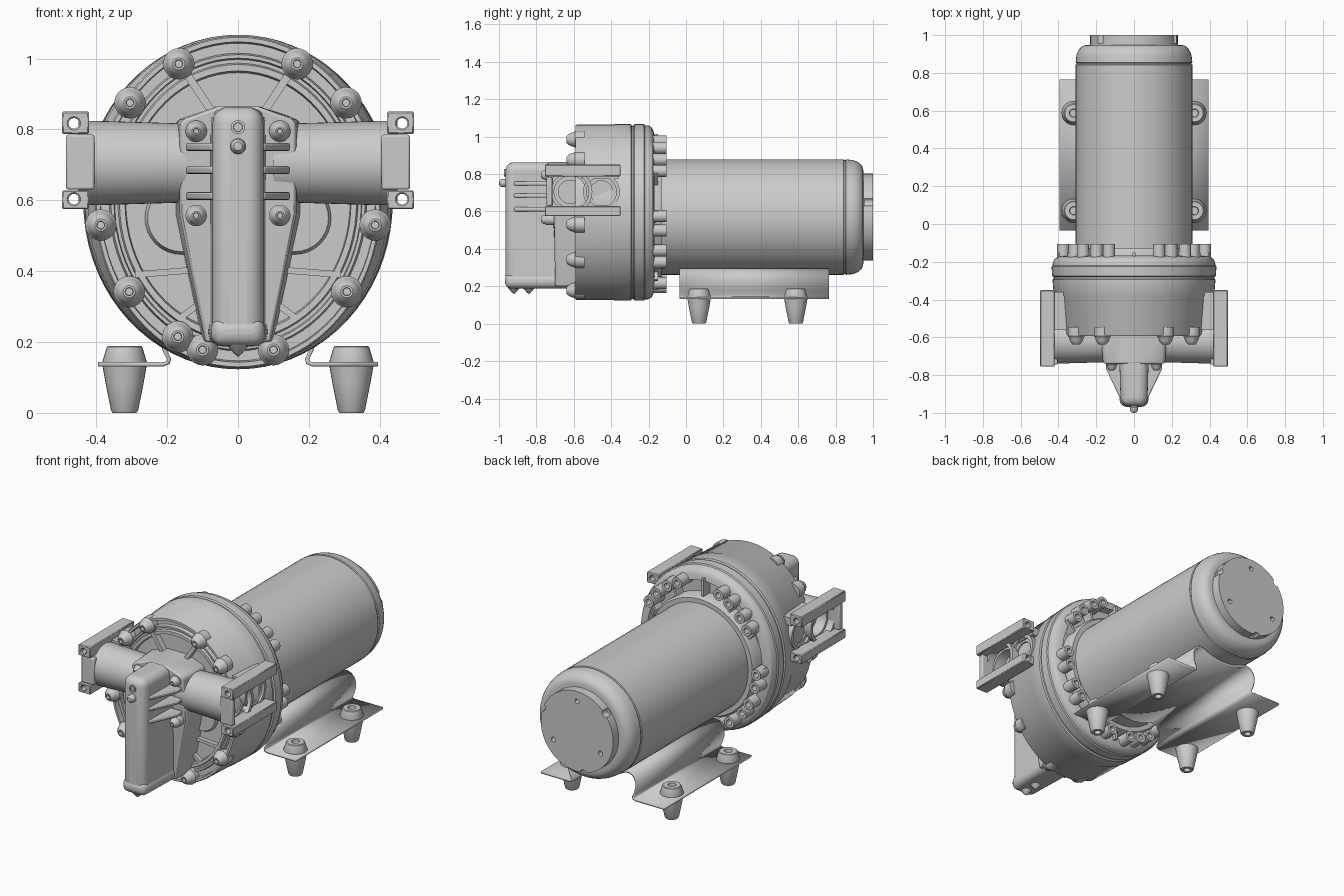
import bpy, bmesh, math
from mathutils import Vector

if "Cube" in bpy.data.objects:
    bpy.data.objects.remove(bpy.data.objects["Cube"])

TAU = math.tau


def make(name, bm):
    bmesh.ops.recalc_face_normals(bm, faces=bm.faces)
    me = bpy.data.meshes.new(name)
    bm.to_mesh(me)
    bm.free()
    ob = bpy.data.objects.new(name, me)
    bpy.context.collection.objects.link(ob)
    return ob


def lathe(name, prof, c=(0, 0, 0), axis='Y', seg=32, sign=1):
    """Spin (radius, distance) points about an axis through c."""
    bm = bmesh.new()
    rings = []
    for r, t in prof:
        ring = []
        for i in range(1 if r == 0 else seg):
            a = TAU * i / seg
            u, v = r * math.cos(a), r * math.sin(a)
            p = {'X': (t * sign, u, v), 'Y': (u, t, v), 'Z': (u, v, t)}[axis]
            ring.append(bm.verts.new(Vector(p) + Vector(c)))
        rings.append(ring)
    for a, b in zip(rings, rings[1:]):
        for i in range(seg):
            j = (i + 1) % seg
            f = [a[i % len(a)], a[j % len(a)], b[j % len(b)], b[i % len(b)]]
            bm.faces.new(list(dict.fromkeys(f)))
    return make(name, bm)


def prism(name, pts, a, b, axis='Y', closed=True):
    """Extrude a 2D outline along an axis; open outlines give a strip."""
    bm = bmesh.new()
    place = {'Y': lambda p, t: (p[0], t, p[1]), 'Z': lambda p, t: (p[0], p[1], t)}[axis]
    lo = [bm.verts.new(place(p, a)) for p in pts]
    hi = [bm.verts.new(place(p, b)) for p in pts]
    n = len(pts)
    for i in range(n if closed else n - 1):
        j = (i + 1) % n
        bm.faces.new((lo[i], lo[j], hi[j], hi[i]))
    if closed:
        bm.faces.new(lo)
        bm.faces.new(hi)
    return make(name, bm)


def box(name, x, y, z, bev=0.0, segs=2):
    x, y, z = sorted(x), sorted(y), sorted(z)
    ob = prism(name, [(x[0], z[0]), (x[1], z[0]), (x[1], z[1]), (x[0], z[1])], y[0], y[1])
    return bevel(ob, bev, segs) if bev else ob


def bevel(ob, w, segs=2):
    m = ob.modifiers.new("bevel", 'BEVEL')
    m.width, m.segments = w, segs
    return ob


def bar(name, p, q, w, y0, y1):
    p, q = Vector(p), Vector(q)
    d = (q - p).normalized()
    n = Vector((-d.y, d.x)) * w / 2
    return prism(name, [p - n, q - n, q + n, p + n], y0, y1)


def cut(ob, cutters):
    bpy.context.view_layer.objects.active = ob
    for c in cutters:
        m = ob.modifiers.new("cut", 'BOOLEAN')
        m.object, m.operation, m.solver = c, 'DIFFERENCE', 'EXACT'
        bpy.ops.object.modifier_apply(modifier=m.name)
        bpy.data.objects.remove(c)


def peg(r, y0, y1, x, z):
    return lathe("cutter", [(0, y0), (r, y0), (r, y1), (0, y1)], (x, 0, z), seg=16)


# Motor body with rounded end bell
MZ = 0.57
bell = [(0.25 + 0.057 * math.cos(a), 0.87 + 0.078 * math.sin(a))
        for a in [math.pi / 2 * i / 6 for i in range(7)]]
lathe("motor_body", [(0, -0.25), (0.309, -0.25), (0.309, 0.843), (0.304, 0.846), (0.304, 0.852),
                     (0.309, 0.855)] + bell + [(0, 0.948)], (0, 0, MZ), seg=64)
cap = lathe("motor_end_cap", [(0, 0.9), (0.232, 0.9), (0.232, 1.0), (0, 1.0)], (0, 0, MZ), seg=64)
holes = []
for i in range(3):
    a = math.radians(90 + 120 * i)
    holes.append(peg(0.014, 0.97, 1.1, 0.175 * math.cos(a), MZ + 0.175 * math.sin(a)))
    a += math.radians(50)
    holes.append(peg(0.022, 0.955, 1.1, 0.238 * math.cos(a), MZ + 0.238 * math.sin(a)))
cut(cap, holes)

# Pump head: slightly oval drum, recessed front face, domed back
HZ = 0.595
head = lathe("pump_head", [
    (0, -0.555), (0.365, -0.555), (0.37, -0.58), (0.388, -0.58), (0.392, -0.565), (0.402, -0.565),
    (0.406, -0.58), (0.416, -0.58), (0.42, -0.56), (0.448, -0.56), (0.452, -0.592), (0.465, -0.592),
    (0.469, -0.585), (0.469, -0.385), (0.472, -0.38), (0.472, -0.295), (0.464, -0.29), (0.464, -0.28),
    (0.472, -0.275), (0.472, -0.225), (0.466, -0.22), (0.464, -0.20), (0.452, -0.182), (0.43, -0.172),
    (0.40, -0.168), (0.395, -0.21), (0, -0.21)], (0, 0, HZ), seg=72)


def squash(y):
    t = min(1, max(0, (y + 0.59) / 0.35))
    return 0.86 + 0.065 * t


for v in head.data.vertices:
    v.co.x *= squash(v.co.y)
lathe("motor_collar", [(0, -0.24), (0.345, -0.24), (0.345, -0.15), (0.335, -0.13), (0, -0.13)],
      (0, 0, MZ), seg=64)

# Front bolts, with threaded bosses behind
bolts = [(s * x, z) for s in (-1, 1) for x, z in
         [(0.167, 0.985), (0.305, 0.875), (0.387, 0.53), (0.307, 0.342), (0.1, 0.178)]] + [(-0.17, 0.215)]


def bolt(x, z, r, y):
    h = r * 1.1
    lathe("bolt", [(0, y + 0.05), (r * 1.08, y + 0.05), (r * 1.08, y), (r * 0.95, y - 0.15 * h),
                   (r * 0.85, y - 0.5 * h), (r * 0.65, y - 0.8 * h), (r * 0.42, y - h),
                   (r * 0.28, y - h), (r * 0.25, y - 0.6 * h), (0, y - 0.6 * h)], (x, 0, z), seg=20)


for x, z in bolts:
    bolt(x, z, 0.041, -0.594)
for k in range(11):
    for d in (-5.5, 5.5):
        x, z = bolts[k]
        a = math.atan2(z - HZ, x / 0.87) + math.radians(d)
        px, pz = 0.375 * math.cos(a), HZ + 0.405 * math.sin(a)
        lathe("back_boss", [(0.034, -0.25), (0.032, -0.105), (0.016, -0.105), (0.015, -0.17),
                            (0, -0.17)], (px, 0, pz), seg=16)
for i in range(12):
    a = math.radians(90 + 30 * i)
    c, s = math.cos(a), math.sin(a)
    bar("back_rib", (0.32 * c, MZ + 0.32 * s), (0.4 * c, HZ + 0.42 * s), 0.014, -0.24, -0.15)

# Front ribs and side pads on the head face
for s in (-1, 1):
    bar("face_rib", (s * 0.14, 0.95), (s * 0.06, 0.83), 0.022, -0.59, -0.54)
    bar("face_rib", (s * 0.29, 0.39), (s * 0.10, 0.405), 0.018, -0.58, -0.54)
    bar("face_rib", (s * 0.16, 0.27), (s * 0.08, 0.33), 0.018, -0.58, -0.54)
    lathe("face_pad", [(0, -0.575), (0.095, -0.575), (0.105, -0.55), (0, -0.55)], (s * 0.16, 0, 0.55))

# Centre cover: tapered backing plate, deep rounded nose, gusset ribs
half = [(0.06, 0.865), (0.165, 0.83), (0.178, 0.815), (0.178, 0.56), (0.10, 0.2)]
plate = prism("cover_plate", half + [(-x, z) for x, z in reversed(half)], -0.74, -0.54)
for v in plate.data.vertices:
    if v.co.y < -0.7:
        v.co.x *= 0.92
        if v.co.z < 0.6:
            v.co.y = -0.70
bevel(plate, 0.008)
nose = box("cover_nose", (-0.082, 0.082), (-0.965, -0.55), (0.205, 0.863), 0.045, 5)
foot = box("cover_lower_cap", (-0.087, 0.087), (-0.968, -0.56), (0.188, 0.27), 0.035, 4)
for ob in (nose, foot):
    for v in ob.data.vertices:
        if v.co.y < -0.9:
            v.co.x *= 0.86
for s in (-1, 1):
    for z in (0.75, 0.685, 0.612):
        bevel(prism("cover_rib", [(s * 0.05, -0.92), (s * 0.075, -0.92), (s * 0.147, -0.77),
                                  (s * 0.147, -0.72), (s * 0.05, -0.72)],
                    z - 0.011, z + 0.011, 'Z'), 0.006)
    for z in (0.795, 0.557):
        bolt(s * 0.118, z, 0.028, -0.745)
lathe("adjust_button", [(0, -1.0), (0.012, -0.998), (0.02, -0.988), (0.022, -0.972), (0.022, -0.94),
                        (0, -0.94)], (0, 0, 0.752), seg=20)
lathe("adjust_screw", [(0.02, -0.95), (0.02, -0.972), (0.013, -0.972), (0.012, -0.962), (0, -0.962)],
      (0, 0, 0.806), seg=20)
for y in (-0.92, -0.84):
    lathe("drip_point", [(0, 0.158), (0.012, 0.168), (0.035, 0.195), (0.035, 0.22), (0, 0.22)],
          (0, y, 0), 'Z', 20)

# Inlet and outlet ports with stepped bores, rails for slide-in fittings
PY, PZ = -0.62, 0.705
for s in (-1, 1):
    lathe("port_tube", [(0, 0.1), (0.11, 0.1), (0.119, 0.40), (0.119, 0.45), (0.1, 0.45), (0.1, 0.41),
                        (0.085, 0.41), (0.085, 0.35), (0.062, 0.35), (0.062, 0.27), (0, 0.27)],
          (0, PY, PZ), 'X', 48, s)
    lathe("port_clip_pocket", [(0.098, 0.3), (0.098, 0.43), (0.08, 0.43), (0.08, 0.415), (0.06, 0.415),
                               (0.06, 0.405), (0, 0.405)], (0, -0.452, PZ), 'X', 48, s)
    box("port_back_wall", (s * 0.33, s * 0.425), (-0.56, -0.36), (0.775, 0.82))
    box("port_back_wall", (s * 0.33, s * 0.425), (-0.56, -0.36), (0.59, 0.635))
    box("port_front_pad", (s * 0.405, s * 0.485), (-0.745, -0.715), (0.63, 0.785), 0.006)
    for z0, z1, hz in ((0.787, 0.85, 0.817), (0.575, 0.628, 0.603)):
        rail = box("port_rail", (s * 0.42, s * 0.497), (-0.755, -0.35), (z0, z1))
        cut(rail, [peg(0.015, -0.9, -0.2, s * 0.463, hz)])
        bevel(rail, 0.004, 1).modifiers[-1].angle_limit = 1.0

# Sheet-metal base: saddle under the motor, outward flanges
arc = [(0.318 * math.sin(a), MZ - 0.318 * math.cos(a))
       for a in [math.radians(27 - 4.5 * i) for i in range(13)]]
side = [(0.395, 0.137), (0.21, 0.137), (0.197, 0.142), (0.195, 0.152), (0.208, 0.18), (0.216, 0.21),
        (0.216, 0.24), (0.207, 0.265), (0.19, 0.282), (0.168, 0.29)]
base = prism("base_bracket", side + arc + [(-x, z) for x, z in reversed(side)], -0.035, 0.765, closed=False)
m = base.modifiers.new("thickness", 'SOLIDIFY')
m.thickness, m.offset = 0.012, 0

# Rubber feet
for x in (-0.32, 0.32):
    for y in (0.07, 0.587):
        lathe("rubber_foot", [(0, 0.03), (0.018, 0.03), (0.018, 0.0), (0.034, 0.0), (0.038, 0.006),
                              (0.054, 0.085), (0.061, 0.126), (0.064, 0.14), (0.05, 0.186), (0.046, 0.189),
                              (0.022, 0.189), (0.02, 0.16), (0, 0.16)], (x, y, 0), 'Z', 28)

# Smooth shading with crisp edges
bpy.ops.object.select_all(action='SELECT')
bpy.context.view_layer.objects.active = head
bpy.ops.object.shade_smooth_by_angle(angle=math.radians(32))
